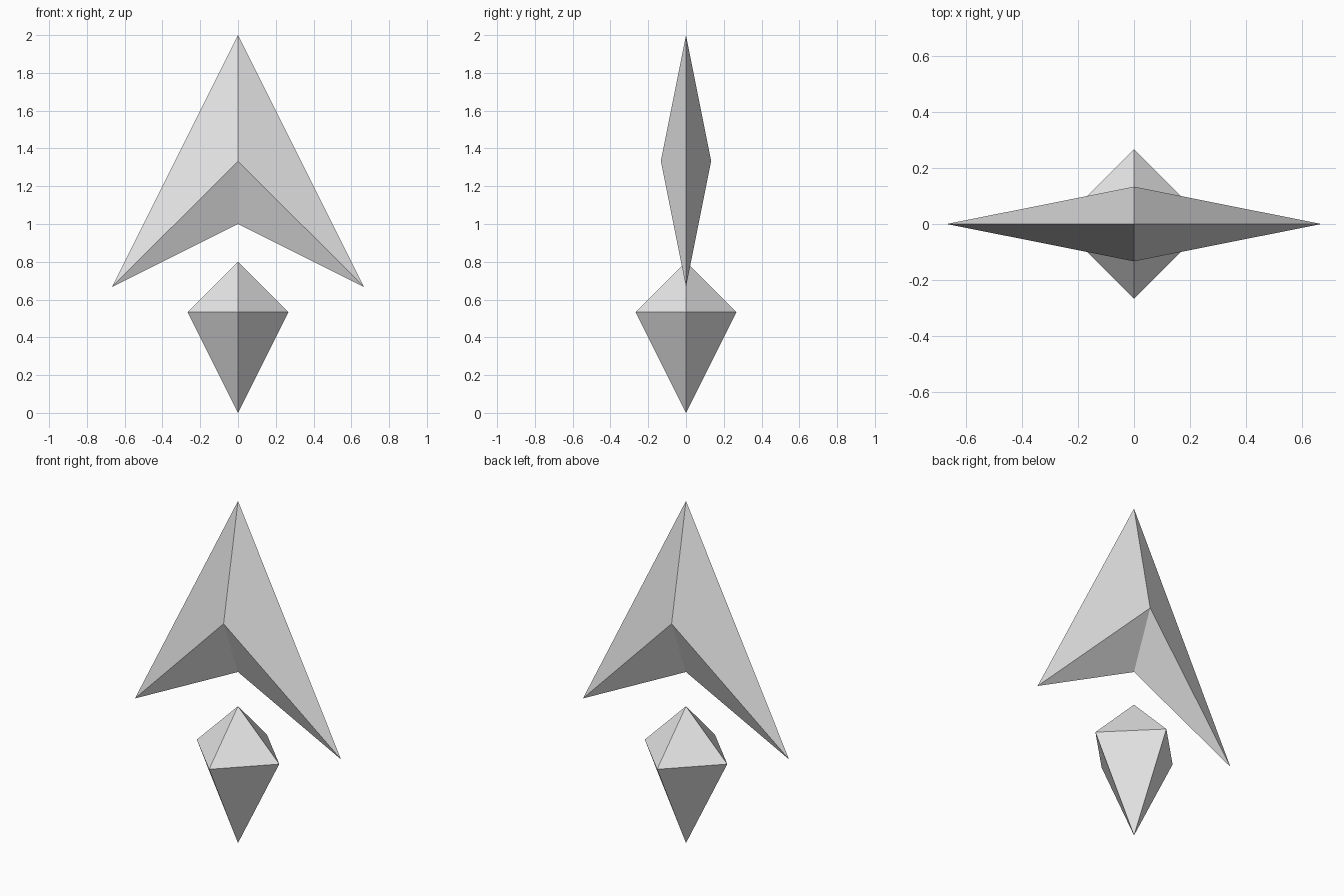
import bpy
import bmesh

if "Cube" in bpy.data.objects:
    bpy.data.objects.remove(bpy.data.objects["Cube"])

grey = bpy.data.materials.new("light grey")
grey.diffuse_color = (0.8, 0.8, 0.8, 1)
grey.use_nodes = True
grey.node_tree.nodes["Principled BSDF"].inputs["Base Color"].default_value = grey.diffuse_color


def bipyramid(name, ring, top, bottom):
    """Join a closed ring of points to one point above and one below."""
    bm = bmesh.new()
    loop = [bm.verts.new(p) for p in ring]
    tip, base = bm.verts.new((0, 0, top)), bm.verts.new((0, 0, bottom))
    for a, b in zip(loop, loop[1:] + loop[:1]):
        bm.faces.new((a, b, tip))
        bm.faces.new((b, a, base))
    bmesh.ops.recalc_face_normals(bm, faces=bm.faces)
    mesh = bpy.data.meshes.new(name)
    bm.to_mesh(mesh)
    bm.free()
    mesh.materials.append(grey)
    obj = bpy.data.objects.new(name, mesh)
    bpy.context.collection.objects.link(obj)
    return obj


# Swept arrowhead: low wing tips, raised front and back ridges, notched underside
bipyramid("arrowhead",
          [(0.667, 0, 0.667), (0, 0.133, 1.333), (-0.667, 0, 0.667), (0, -0.133, 1.333)],
          2.0, 1.0)

# Four-sided gem below the arrowhead
r, waist = 0.267, 0.533
bipyramid("gem",
          [(r, 0, waist), (0, r, waist), (-r, 0, waist), (0, -r, waist)],
          0.8, 0.0)
